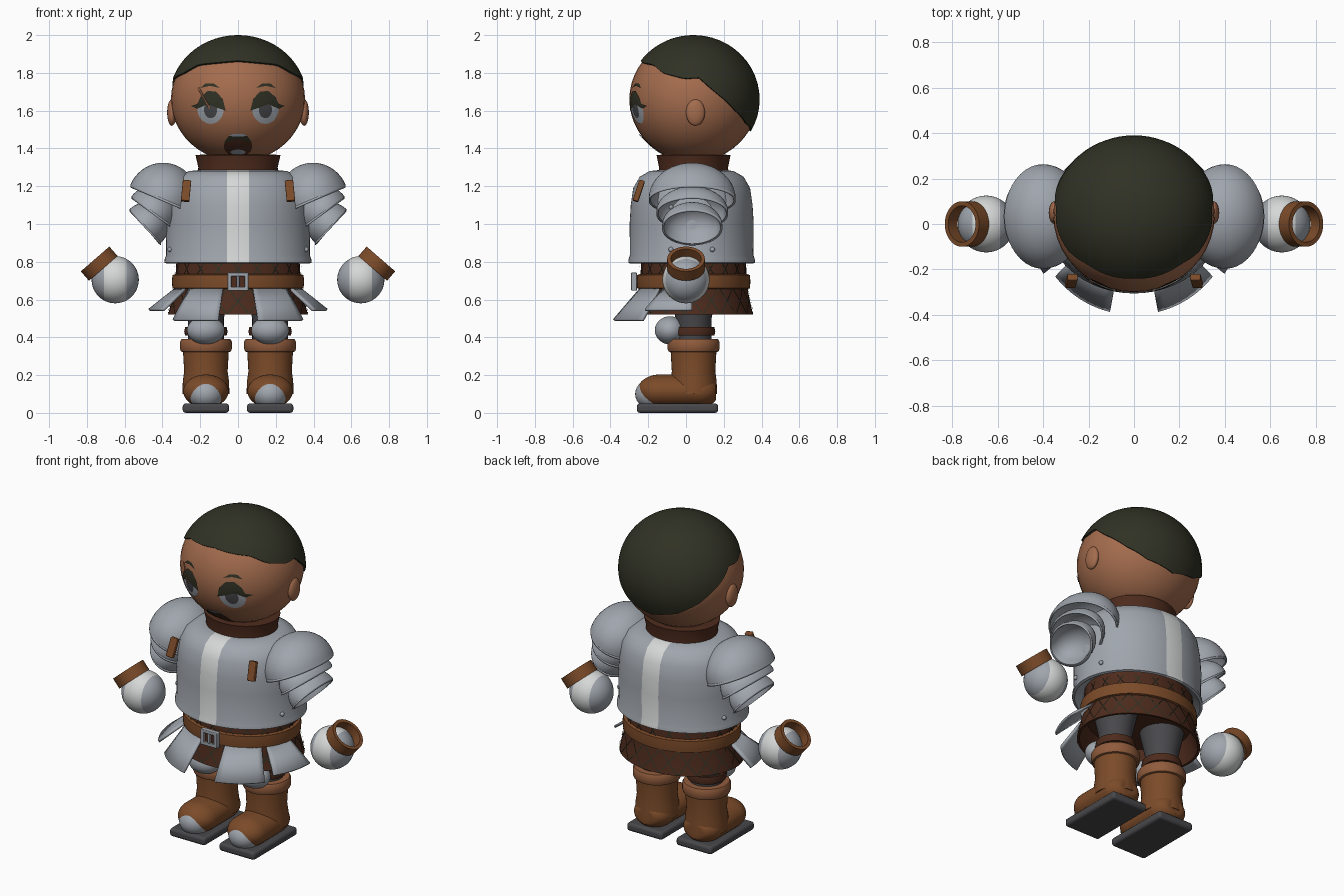
import bpy, bmesh, math
from mathutils import Matrix, Vector

cube = bpy.data.objects.get("Cube")
if cube:
    bpy.data.objects.remove(cube)


def material(name, color):
    m = bpy.data.materials.new(name)
    m.use_nodes = True
    rgba = (*color, 1)
    m.diffuse_color = rgba
    m.node_tree.nodes["Principled BSDF"].inputs["Base Color"].default_value = rgba
    return m


STEEL = material("steel", (0.35, 0.38, 0.42))
SHINE = material("bright steel", (0.67, 0.68, 0.68))
SKIN = material("skin", (0.37, 0.15, 0.075))
HAIR = material("dark hair", (0.03, 0.031, 0.018))
DARK = material("dark leather", (0.075, 0.024, 0.012))
LEATHER = material("leather", (0.2, 0.07, 0.022))
TAN = material("tan leather", (0.28, 0.105, 0.045))
CLOTH = material("charcoal", (0.065, 0.065, 0.072))


def finish(name, bm, mats, rule=None, thick=0, bevel=0, angle=35):
    bmesh.ops.recalc_face_normals(bm, faces=bm.faces)
    for f in bm.faces:
        f.smooth = True
        if rule:
            f.material_index = rule(f.calc_center_median())
    me = bpy.data.meshes.new(name)
    bm.to_mesh(me)
    bm.free()
    me.set_sharp_from_angle(angle=math.radians(angle))
    ob = bpy.data.objects.new(name, me)
    bpy.context.collection.objects.link(ob)
    for m in mats:
        me.materials.append(m)
    if thick:
        mod = ob.modifiers.new("thickness", "SOLIDIFY")
        mod.thickness = thick
    if bevel:
        mod = ob.modifiers.new("rounding", "BEVEL")
        mod.width, mod.segments = bevel, 3
    return ob


def slice_at(bm, co, no, **kw):
    bmesh.ops.bisect_plane(bm, geom=bm.verts[:] + bm.edges[:] + bm.faces[:],
                           plane_co=co, plane_no=no, **kw)


def stripe_cut(bm, x, half):
    for side in (-half, half):
        slice_at(bm, (x + side, 0, 0), (1, 0, 0))
    return lambda c: int(abs(c.x - x) < half)


def loft(bm, rings, closed=True, caps=True):
    rows = [[bm.verts.new(p) for p in ring] for ring in rings]
    n = len(rows[0])
    for a, b in zip(rows, rows[1:]):
        for i in range(n if closed else n - 1):
            j = (i + 1) % n
            bm.faces.new((a[i], a[j], b[j], b[i]))
    if caps:
        bm.faces.new(rows[0])
        bm.faces.new(rows[-1])


def lathe(profile, center=(0, 0, 0), depth=1, caps=True, seg=64):
    bm = bmesh.new()
    cx, cy, cz = center
    turns = [2 * math.pi * i / seg for i in range(seg)]
    loft(bm, [[(cx + r * math.sin(t), cy - r * depth * math.cos(t), cz + z) for t in turns]
              for r, z in profile], caps=caps)
    return bm


def ball(center, radii, tilt=0, half=False):
    bm = bmesh.new()
    bmesh.ops.create_uvsphere(bm, u_segments=40, v_segments=24, radius=1)
    if half:
        slice_at(bm, (0, 0, 0), (0, 0, 1), clear_inner=True)
    bm.transform(Matrix.Translation(center) @ Matrix.Rotation(tilt, 4, "Y")
                 @ Matrix.Diagonal((*radii, 1)))
    return bm


def box(name, center, size, mat, bevel=0.008, rot=None):
    bm = bmesh.new()
    bmesh.ops.create_cube(bm, size=1)
    bm.transform(Matrix.Translation(center) @ (rot or Matrix()) @ Matrix.Diagonal((*size, 1)))
    return finish(name, bm, [mat], bevel=bevel)


# head, ears and neck
HEAD, SIZE = Vector((0, 0.04, 1.66)), Vector((0.355, 0.34, 0.33))
finish("head", ball(HEAD, SIZE), [SKIN])
finish("neck", lathe([(0.215, 1.25), (0.21, 1.3), (0.225, 1.365), (0.15, 1.37)], (0, 0.04, 0), 0.87), [DARK])

# hair cap with a hairline that drops towards the nape
HAIRLINE = [(0, 1.865), (43, 1.845), (60, 1.8), (82, 1.77), (95, 1.775), (107, 1.71),
            (120, 1.65), (130, 1.6), (150, 1.53), (180, 1.49)]


def hairline(deg):
    for (a, za), (b, zb) in zip(HAIRLINE, HAIRLINE[1:]):
        if deg <= b:
            return za + (zb - za) * (deg - a) / (b - a)


bm = bmesh.new()
rings = []
for k in range(-1, 17):
    ring = []
    for i in range(72):
        t = math.radians(i * 5)
        low = math.acos((hairline(min(i * 5, 360 - i * 5)) - HEAD.z) / 0.34)
        ph = low * (1 - max(k, 0) / 16.2)
        g = 0.95 if k < 0 else 1
        ring.append((HEAD.x + g * 0.365 * math.sin(ph) * math.sin(t),
                     HEAD.y - g * 0.35 * math.sin(ph) * math.cos(t),
                     HEAD.z + g * 0.34 * math.cos(ph)))
    rings.append(ring)
loft(bm, rings, caps=False)
bm.faces.ensure_lookup_table()
bm.verts.ensure_lookup_table()
bm.faces.new(bm.verts[-72:])
finish("hair", bm, [HAIR])


# thin face details wrapped onto the head
def face_patch(name, outline, mat, lift, side=1):
    cx = sum(p[0] for p in outline) / len(outline)
    cz = sum(p[1] for p in outline) / len(outline)
    bm = bmesh.new()
    rings = []
    for k in (1, 0.7, 0.4, 0.1):
        ring = []
        for px, pz in outline:
            x, z = cx + (px - cx) * k, cz + (pz - cz) * k
            d = 1 - (x / SIZE.x) ** 2 - ((z - HEAD.z) / SIZE.z) ** 2
            ring.append((side * x, HEAD.y - SIZE.y * math.sqrt(max(d, 0)) - lift, z))
        rings.append(ring)
    loft(bm, rings, caps=False)
    bm.faces.new(bm.verts[-len(outline):])
    finish(name, bm, [mat])


def oval(cx, cz, rx, rz, start=0, end=360):
    return [(cx + rx * math.cos(math.radians(a)), cz + rz * math.sin(math.radians(a)))
            for a in range(start, end, 15)]


for s, label in ((1, "left"), (-1, "right")):
    face_patch(label + "_eye", oval(0.145, 1.61, 0.07, 0.08), STEEL, 0.003, s)
    face_patch(label + "_iris", oval(0.145, 1.605, 0.035, 0.045), CLOTH, 0.005, s)
    face_patch(label + "_eyelid", [(0.065, 1.6), (0.08, 1.66), (0.115, 1.7), (0.16, 1.705), (0.2, 1.67),
               (0.215, 1.635), (0.25, 1.625), (0.215, 1.61), (0.16, 1.635), (0.11, 1.615)], HAIR, 0.007, s)
    face_patch(label + "_eyebrow", [(0.095, 1.72), (0.13, 1.745), (0.17, 1.745), (0.2, 1.72),
               (0.165, 1.73), (0.13, 1.73)], HAIR, 0.004, s)
    finish(label + "_ear", ball((s * 0.35, 0.05, 1.59), (0.025, 0.05, 0.07)), [SKIN])
face_patch("brow_scar", [(0.205, 1.725), (0.215, 1.72), (0.155, 1.61), (0.145, 1.615)], SKIN, 0.009, -1)
face_patch("chin_beard", oval(0, 1.41, 0.075, 0.055), DARK, 0.003)
face_patch("moustache", [(-0.075, 1.43), (-0.05, 1.465), (0, 1.475), (0.05, 1.465), (0.075, 1.43),
           (0.04, 1.445), (0, 1.45), (-0.04, 1.445)], HAIR, 0.005)
face_patch("upper_lip", oval(0, 1.47, 0.045, 0.008), STEEL, 0.007)
face_patch("chin_patch", oval(0, 1.38, 0.04, 0.014), STEEL, 0.005)

# breastplate with a bright centre stripe front and back
bm = lathe([(0.33, 0.82), (0.375, 0.79), (0.39, 0.795), (0.388, 0.815), (0.38, 0.835), (0.382, 1.0),
            (0.375, 1.1), (0.36, 1.19), (0.32, 1.25), (0.26, 1.28), (0.21, 1.285)], (0, 0.03, 0), 0.86)
finish("breastplate", bm, [STEEL, SHINE], stripe_cut(bm, 0, 0.057))

# hollow quilted skirt with crossed stitching
SKIRT = (0, 0.04, 0)
finish("skirt", lathe([(0.325, 0.82), (0.335, 0.66), (0.37, 0.52), (0.355, 0.52), (0.31, 0.64)],
                      SKIRT, 0.85), [DARK])
bm = bmesh.new()
for low, high, r0, r1 in ((0.525, 0.66, 0.371, 0.339), (0.735, 0.79, 0.335, 0.331)):
    for i in range(20):
        for turn in (-0.3, 0.3):
            rows = []
            for k in range(5):
                f = k / 4
                t = i * math.pi / 10 + turn * (f - 0.5) * (high - low) / 0.135
                r = r0 + (r1 - r0) * f + 0.003
                rows.append([(r * math.sin(t + w), 0.04 - 0.85 * r * math.cos(t + w), low + (high - low) * f)
                             for w in (-0.013, 0.013)])
            loft(bm, rows, closed=False, caps=False)
finish("skirt_stitching", bm, [HAIR])

# belt and buckle
finish("belt", lathe([(0.33, 0.655), (0.347, 0.66), (0.35, 0.695), (0.347, 0.73), (0.33, 0.735)],
                     SKIRT, 0.86), [LEATHER])
for dx, dz, w, h in ((-0.045, 0, 0.022, 0.095), (0.045, 0, 0.022, 0.095),
                     (0, 0.038, 0.11, 0.02), (0, -0.038, 0.11, 0.02), (0, 0, 0.016, 0.06)):
    box("buckle_bar", (dx, -0.275, 0.695 + dz), (w, 0.03, h), STEEL, 0.004)
box("buckle_back", (0, -0.265, 0.695), (0.085, 0.025, 0.07), DARK, 0)


def hip_plate(name, s, a0, a1, radius, bottom):
    bm = bmesh.new()
    rows = []
    for f in (0, 0.5, 1):
        row = []
        for i in range(9):
            t = math.radians(a0 + (a1 - a0) * i / 8)
            rx, ry = 0.33 + (radius - 0.33) * f, 0.29 + (radius - 0.29) * f
            row.append((s * rx * math.sin(t), 0.04 - ry * math.cos(t), 0.665 + (bottom - 0.665) * f))
        rows.append(row)
    loft(bm, rows, closed=False, caps=False)
    finish(name, bm, [STEEL], thick=0.014)


for s, label in ((1, "left"), (-1, "right")):
    hip_plate(label + "_front_hip_plate", s, 14, 52, 0.44, 0.495)
    hip_plate(label + "_side_hip_plate", s, 57, 89, 0.475, 0.55)

    # shoulder dome and the two overlapping arm plates
    for part, x, z, radii, deg in (("shoulder_dome", 0.4, 1.135, (0.185, 0.23, 0.19), 23),
                                   ("upper_arm_plate", 0.45, 1.065, (0.14, 0.19, 0.13), 36),
                                   ("lower_arm_plate", 0.49, 0.99, (0.122, 0.16, 0.13), 47)):
        finish(f"{label}_{part}", ball((s * x, 0.033, z), radii, -s * math.radians(deg), True),
               [STEEL], thick=0.014)

    # chest straps and rivets
    box(label + "_chest_strap", (s * 0.275, -0.25, 1.175), (0.045, 0.03, 0.115), LEATHER, 0.005,
        Matrix.Rotation(-s * 0.1, 4, "Y") @ Matrix.Rotation(-0.32, 4, "X"))
    for y, z in ((-0.08, 0.865), (-0.08, 1.09), (0.14, 0.865)):
        x = 0.382 * math.sqrt(1 - ((y - 0.03) / 0.33) ** 2)
        finish(label + "_rivet", ball((s * x, y, z), (0.013,) * 3), [STEEL])

    # gauntlet ball with bright band, and its open cuff
    bm = ball((s * 0.65, 0, 0.705), (0.125,) * 3)
    finish(label + "_hand", bm, [STEEL, SHINE], stripe_cut(bm, s * 0.65, 0.06))
    bm = lathe([(0.082, -0.03), (0.1, -0.033), (0.1, 0.033), (0.08, 0.033), (0.08, -0.03)], caps=False, seg=40)
    bm.transform(Matrix.Translation((s * 0.735, 0, 0.79)) @ Matrix.Rotation(s * math.radians(41), 4, "Y"))
    finish(label + "_cuff", bm, [LEATHER])

    # leg, knee guard and boot
    at = (s * 0.17, 0.04, 0)
    finish(label + "_leg", lathe([(0.095, 0.3), (0.095, 0.5), (0.13, 0.66)], at, seg=32), [CLOTH])
    finish(label + "_knee_strap", lathe([(0.11, 0.41), (0.115, 0.43), (0.11, 0.455)], at, seg=32), [DARK])
    finish(label + "_knee_guard", ball((s * 0.17, -0.085, 0.437), (0.1, 0.08, 0.074)), [STEEL])
    finish(label + "_boot_shaft", lathe([(0.125, 0.1), (0.122, 0.17), (0.115, 0.22), (0.122, 0.34)],
                                        at, seg=40), [LEATHER])
    finish(label + "_boot_cuff", lathe([(0.115, 0.32), (0.132, 0.325), (0.138, 0.34), (0.138, 0.375),
                                        (0.13, 0.39), (0.1, 0.392)], at, seg=40), [TAN])
    bm = ball((s * 0.17, -0.14, 0.115), (0.12, 0.118, 0.088))
    for v in bm.verts:
        if v.co.y > -0.139:
            v.co.y = min(v.co.y + 0.2, 0.16)
    finish(label + "_boot_foot", bm, [LEATHER])
    finish(label + "_toe_cap", ball((s * 0.17, -0.175, 0.1), (0.092, 0.094, 0.082)), [STEEL])
    box(label + "_sole", (s * 0.17, -0.045, 0.025), (0.245, 0.43, 0.05), CLOTH, 0.016)
